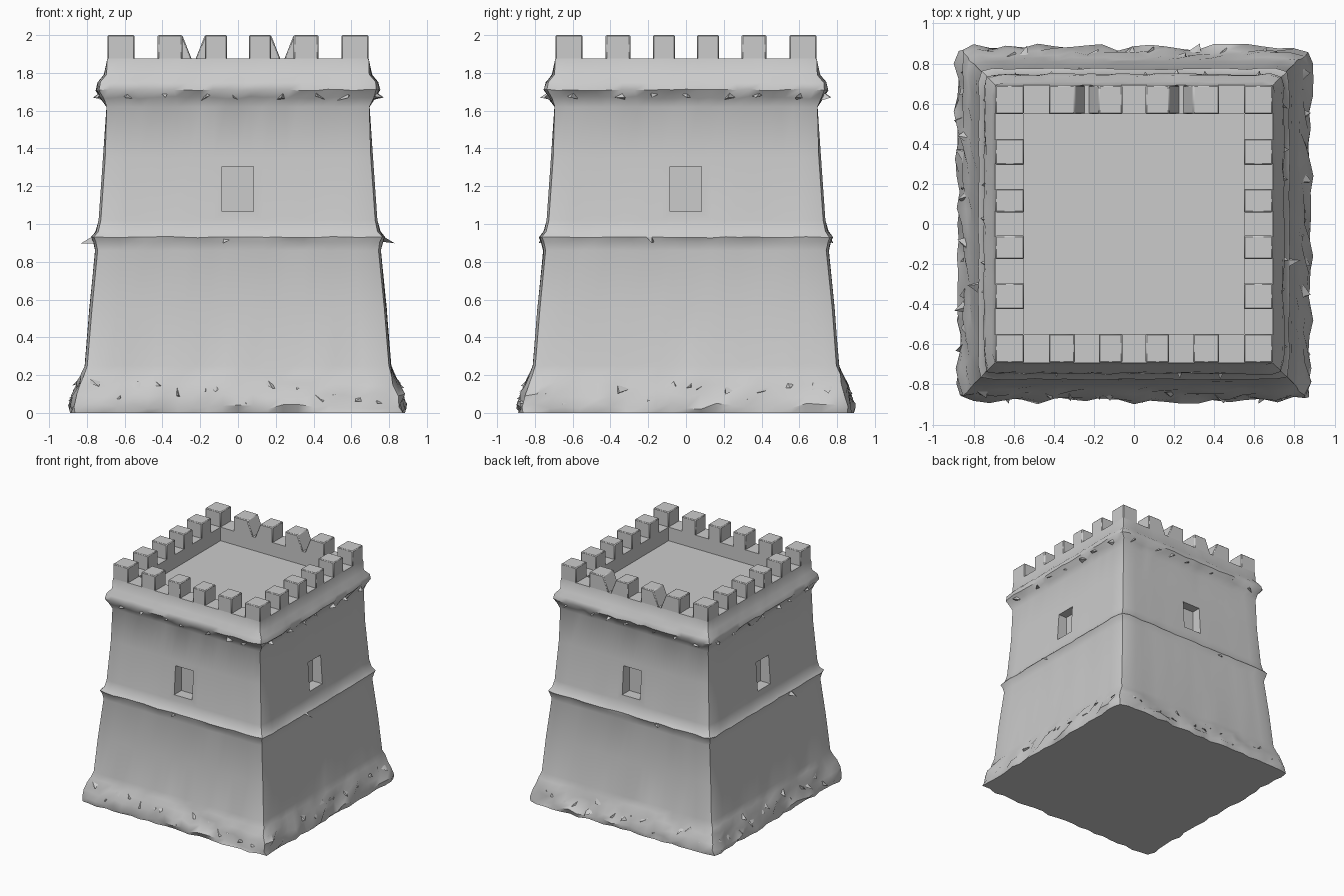
import bpy, bmesh, math, random
from mathutils import Vector, Matrix

if "Cube" in bpy.data.objects:
    bpy.data.objects.remove(bpy.data.objects["Cube"])

random.seed(7)
stone = bpy.data.materials.new("grey stone")
stone.diffuse_color = (0.6, 0.6, 0.6, 1)
stone.use_nodes = True
stone.node_tree.nodes["Principled BSDF"].inputs["Base Color"].default_value = stone.diffuse_color


def finish(name, bm, angle=40):
    bmesh.ops.recalc_face_normals(bm, faces=bm.faces)
    mesh = bpy.data.meshes.new(name)
    bm.to_mesh(mesh)
    bm.free()
    mesh.materials.append(stone)
    ob = bpy.data.objects.new(name, mesh)
    bpy.context.collection.objects.link(ob)
    bpy.ops.object.select_all(action='DESELECT')
    bpy.context.view_layer.objects.active = ob
    ob.select_set(True)
    if angle:
        bpy.ops.object.shade_smooth_by_angle(angle=math.radians(angle))
    return ob


def turn(k):
    return Matrix.Rotation(k * math.pi / 2, 3, 'Z')


def add_box(bm, corners_low, corners_high):
    vs = [bm.verts.new(c) for c in corners_low + corners_high]
    for f in ((3, 2, 1, 0), (4, 5, 6, 7), (0, 1, 5, 4), (1, 2, 6, 5), (2, 3, 7, 6), (3, 0, 4, 7)):
        bm.faces.new([vs[i] for i in f])


# Tower wall: square rings stacked along a profile (height, half width, roughness)
profile = [
    (0.00, 0.875, 0.015), (0.035, 0.88, 0.020), (0.09, 0.865, 0.020),
    (0.15, 0.845, 0.015), (0.20, 0.825, 0.008), (0.25, 0.81, 0.002),
    (0.55, 0.785, 0.003), (0.86, 0.755, 0.002), (0.905, 0.765, 0.004),
    (0.93, 0.775, 0.004), (0.96, 0.752, 0.003), (1.02, 0.738, 0.0),
    (1.35, 0.715, 0.0), (1.62, 0.695, 0.002), (1.67, 0.722, 0.010),
    (1.71, 0.748, 0.006), (1.75, 0.740, 0.004), (1.79, 0.708, 0.003),
    (1.875, 0.692, 0.0), (1.875, 0.548, 0.0), (1.76, 0.548, 0.0)]
N = 22
bm = bmesh.new()
rings = []
for z, h, rough in profile:
    ring = []
    for k in range(4):
        for i in range(N):
            d = random.uniform(-rough, rough)
            inset = 0.012 if i == 0 and h > 0.7 else 0
            x = (-1 + 2 * i / N) * (h - inset)
            dz = random.uniform(-rough, rough) * 0.8 if z > 0 else 0
            p = turn(k) @ Vector((x, -(h - inset + d), z + dz))
            ring.append(bm.verts.new(p))
    rings.append(ring)
M = 4 * N
for a, b in zip(rings, rings[1:]):
    for i in range(M):
        j = (i + 1) % M
        bm.faces.new((a[i], a[j], b[j], b[i]))
bm.faces.new(rings[0][::-1])
bm.faces.new(rings[-1])          # roof floor
tower = finish("tower_wall", bm, None)

# Window recesses on all four sides
bm = bmesh.new()
for k in range(4):
    def quad(z):
        return [turn(k) @ Vector(p) for p in
                ((-0.085, -0.85, z), (0.083, -0.85, z), (0.083, -0.64, z), (-0.085, -0.64, z))]
    add_box(bm, quad(1.065), quad(1.305))
cutter = finish("window_cutter", bm, None)
cutter.hide_render = True
bpy.context.view_layer.objects.active = tower
mod = tower.modifiers.new("windows", 'BOOLEAN')
mod.operation = 'DIFFERENCE'
mod.solver = 'EXACT'
mod.object = cutter
bpy.ops.object.modifier_apply(modifier=mod.name)
bpy.data.objects.remove(cutter)
bpy.ops.object.select_all(action='DESELECT')
tower.select_set(True)
bpy.ops.object.shade_smooth_by_angle(angle=math.radians(40))

# Battlements: corner block plus four blocks per side, worn sloping ones at the back
spans = [(-0.692, -0.548), (-0.425, -0.295), (-0.175, -0.058), (0.058, 0.175), (0.295, 0.425)]
bm = bmesh.new()
for k in range(4):
    for n, (x0, x1) in enumerate(spans):
        wl = 0.055 if k == 2 and n in (2, 4) else 0
        wr = 0.055 if k == 2 and n in (1, 3) else 0

        def rect(a, b, z):
            return [turn(k) @ Vector(p) for p in
                    ((a, -0.692, z), (b, -0.692, z), (b, -0.548, z), (a, -0.548, z))]
        add_box(bm, rect(x0 - wl, x1 + wr, 1.86), rect(x0, x1, 2.0))
battlements = finish("battlements", bm, None)
bev = battlements.modifiers.new("worn_edges", 'BEVEL')
bev.width = 0.006
bev.segments = 1
bpy.ops.object.shade_smooth_by_angle(angle=math.radians(50))

# Broken stone chips standing out from plinth, ledge and cornice
bm = bmesh.new()


def chip(k, x, out, z, size, reach):
    def r(s):
        return random.uniform(-s, s)
    base = [(x - size + r(0.01), -out, z + r(size)),
            (x + size + r(0.01), -out, z + r(size)),
            (x + r(size), -out, z + size)]
    tip = (x + r(size), -(out + reach), z - size * 0.4)
    vs = [bm.verts.new(turn(k) @ Vector(p)) for p in base + [tip]]
    for f in ((0, 1, 2), (0, 3, 1), (1, 3, 2), (2, 3, 0)):
        bm.faces.new([vs[i] for i in f])


for k in range(4):
    for n in range(15):
        x = -0.8 + 1.6 * (n + random.uniform(0.2, 0.8)) / 15
        z = random.uniform(0.045, 0.16)
        chip(k, x, 0.865 - 0.2 * z, z, 0.03, random.uniform(0.015, 0.05))
    for n in range(7):
        x = -0.65 + 1.3 * (n + random.uniform(0.2, 0.8)) / 7
        chip(k, x, 0.715, 1.68, 0.028, random.uniform(0.03, 0.06))
    chip(k, random.uniform(-0.4, 0.4), 0.76, 0.91, 0.03, 0.07 if k % 2 else 0.02)
finish("stone_chips", bm, 30)
